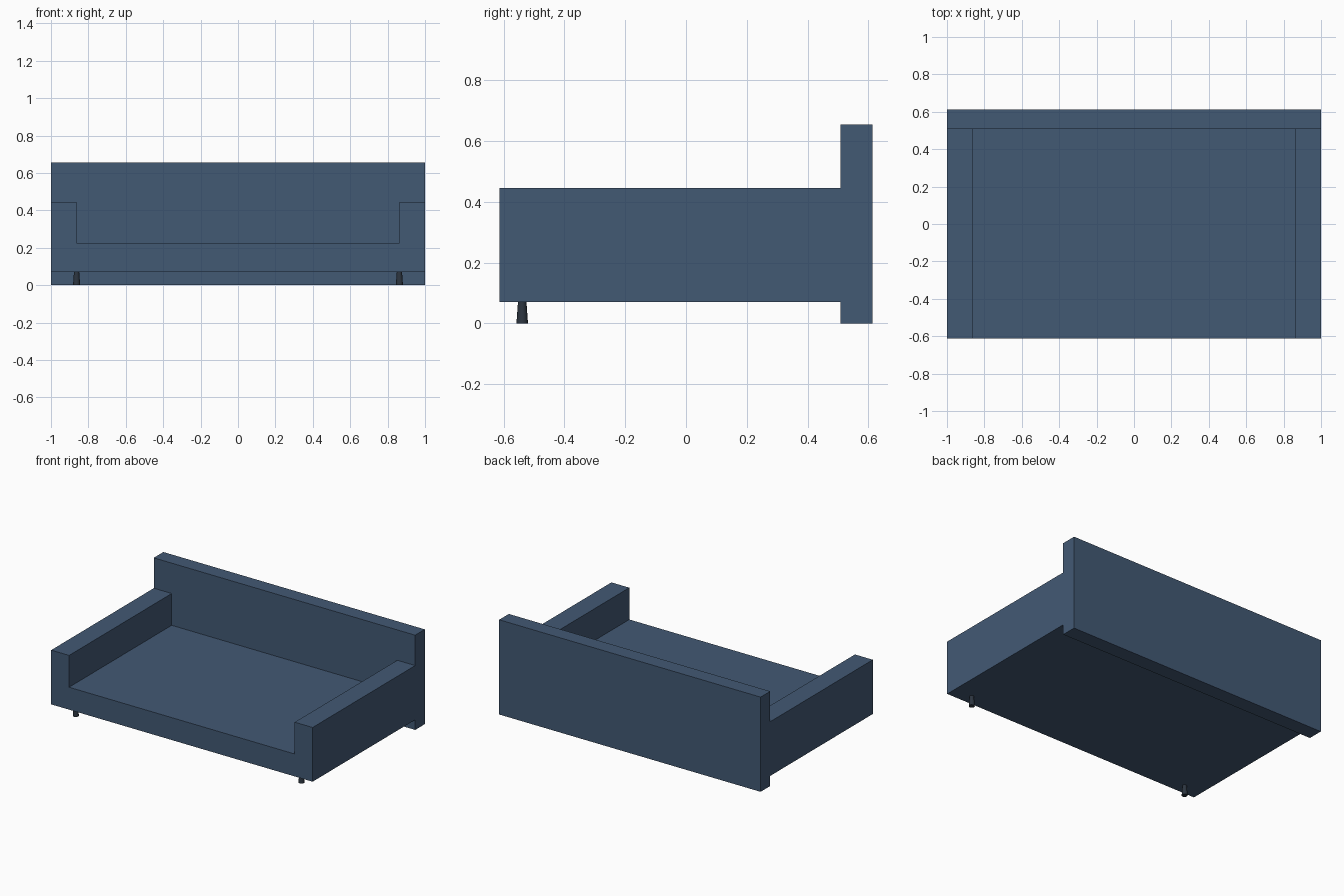
import bpy, bmesh

if "Cube" in bpy.data.objects:
    bpy.data.objects.remove(bpy.data.objects["Cube"])

def material(name, color):
    m = bpy.data.materials.new(name)
    m.diffuse_color = (*color, 1)
    m.use_nodes = True
    m.node_tree.nodes["Principled BSDF"].inputs["Base Color"].default_value = m.diffuse_color
    return m

fabric = material("blue_fabric", (0.055, 0.10, 0.175))
dark = material("dark_legs", (0.025, 0.035, 0.05))

FRONT, BACK = -0.613, 0.613
BACK_FRONT = 0.508          # front face of the backrest
BASE_Z, SEAT_Z, ARM_Z, TOP_Z = 0.07, 0.225, 0.445, 0.655
ARM_X = 0.863               # inner face of the arms

def extrude_profile(name, points, y0, y1, mat):
    """Extrude an x-z outline along y."""
    bm = bmesh.new()
    face = bm.faces.new([bm.verts.new((x, y0, z)) for x, z in points])
    new = bmesh.ops.extrude_face_region(bm, geom=[face])["geom"]
    verts = [g for g in new if isinstance(g, bmesh.types.BMVert)]
    bmesh.ops.translate(bm, verts=verts, vec=(0, y1 - y0, 0))
    bmesh.ops.recalc_face_normals(bm, faces=bm.faces)
    mesh = bpy.data.meshes.new(name)
    bm.to_mesh(mesh)
    bm.free()
    mesh.materials.append(mat)
    obj = bpy.data.objects.new(name, mesh)
    bpy.context.collection.objects.link(obj)
    return obj

# Seat and both arms: one U-shaped section
right = [(1, BASE_Z), (1, ARM_Z), (ARM_X, ARM_Z), (ARM_X, SEAT_Z)]
left = [(-x, z) for x, z in reversed(right)]
extrude_profile("seat_and_arms", right + left, FRONT, BACK_FRONT, fabric)

# Backrest: full-width slab reaching the floor
extrude_profile("backrest", [(-1, 0), (1, 0), (1, TOP_Z), (-1, TOP_Z)],
                BACK_FRONT, BACK, fabric)

# Four small legs, wider at the foot; the rear pair sits within the backrest
for row, y in (("front", -0.539), ("back", 0.539)):
    for side, x in (("left", -ARM_X), ("right", ARM_X)):
        bpy.ops.mesh.primitive_cone_add(vertices=12, radius1=0.019, radius2=0.014,
                                        depth=BASE_Z, location=(x, y, BASE_Z / 2))
        leg = bpy.context.object
        leg.name = f"{row}_leg_{side}"
        leg.data.materials.append(dark)
        bpy.ops.object.shade_smooth_by_angle()
